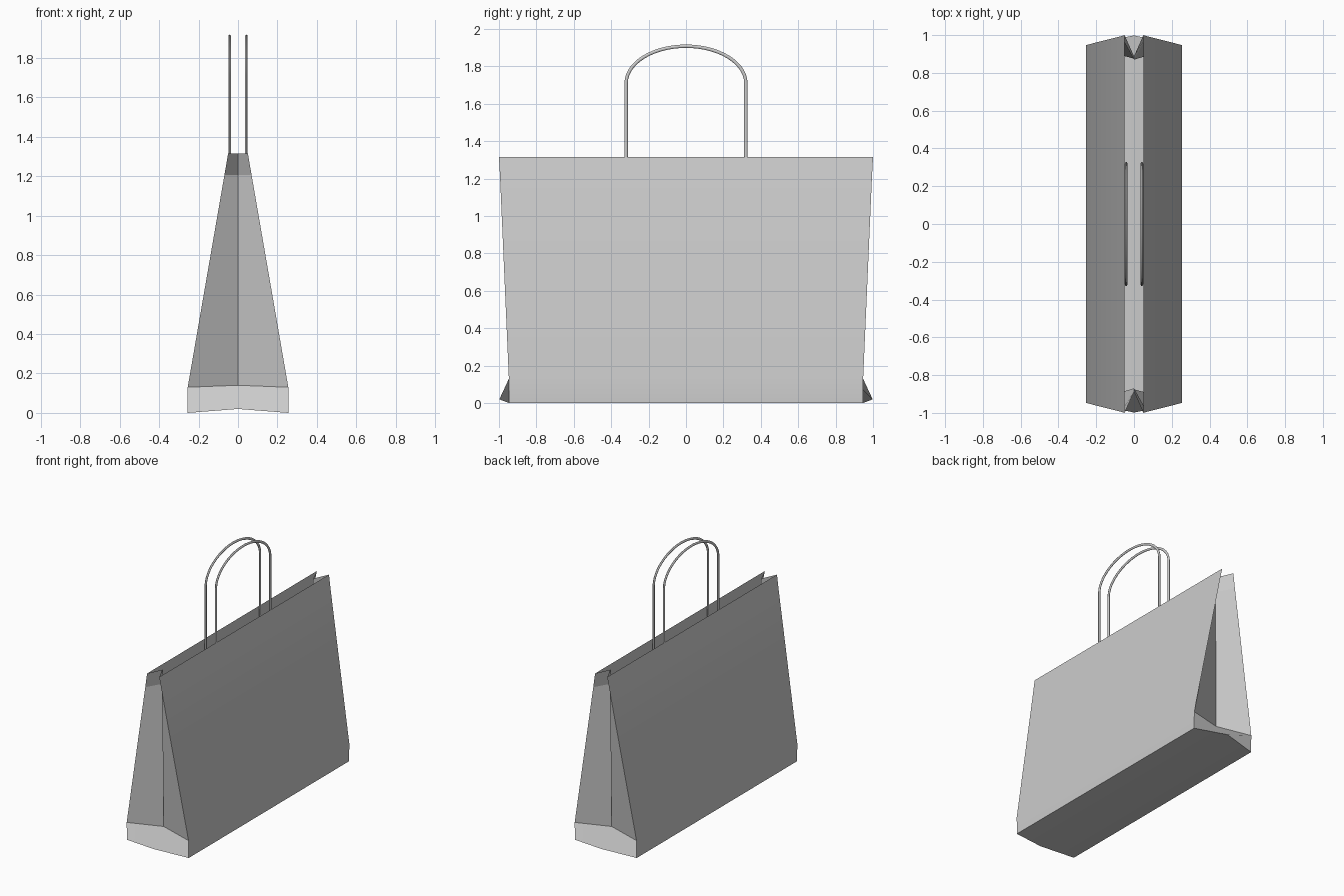
import bpy, bmesh, math

if "Cube" in bpy.data.objects:
    bpy.data.objects.remove(bpy.data.objects["Cube"])

paper = bpy.data.materials.new("grey paper")
paper.diffuse_color = (0.6, 0.6, 0.6, 1)
paper.use_nodes = True
paper.node_tree.nodes["Principled BSDF"].inputs["Base Color"].default_value = paper.diffuse_color


def make_object(name, bm, angle):
    mesh = bpy.data.meshes.new(name)
    bm.to_mesh(mesh)
    bm.free()
    mesh.materials.append(paper)
    obj = bpy.data.objects.new(name, mesh)
    bpy.context.collection.objects.link(obj)
    bpy.ops.object.select_all(action='DESELECT')
    obj.select_set(True)
    bpy.context.view_layer.objects.active = obj
    bpy.ops.object.shade_smooth_by_angle(angle=math.radians(angle))
    return obj


# Paper bag: stacked outlines with a folded crease in each end
# (half width, corner y, corner z, crease y, crease z)
LEVELS = [(0.255, 0.945, 0.0, 0.998, 0.02),
          (0.255, 0.947, 0.13, 0.875, 0.14),
          (0.069, 0.994, 1.205, 0.87, 1.205),
          (0.05, 1.0, 1.315, 0.888, 1.315)]
bm = bmesh.new()
rings = []
for w, y, z, cy, cz in LEVELS:
    outline = [(w, -y, z), (w, y, z), (0, cy, cz),
               (-w, y, z), (-w, -y, z), (0, -cy, cz)]
    rings.append([bm.verts.new(p) for p in outline])
for low, high in zip(rings, rings[1:]):
    for i in range(6):
        j = (i + 1) % 6
        bm.faces.new((low[i], low[j], high[j], high[i]))
# Floor in two halves, raised slightly along the centre fold
b = rings[0]
bm.faces.new((b[0], b[5], b[2], b[1]))
bm.faces.new((b[5], b[4], b[3], b[2]))
make_object("paper_bag", bm, 30)

# Handles: a flattened tube swept along straight legs and an elliptical arch
path = [(-0.32, 1.24), (-0.32, 1.5)]
path += [(-0.32 * math.cos(math.pi * k / 28), 1.71 + 0.198 * math.sin(math.pi * k / 28))
         for k in range(29)]
path += [(0.32, 1.5), (0.32, 1.24)]
SIDES = 8
for side, label in ((1, "right"), (-1, "left")):
    bm = bmesh.new()
    rings = []
    for k, (y, z) in enumerate(path):
        y0, z0 = path[max(k - 1, 0)]
        y1, z1 = path[min(k + 1, len(path) - 1)]
        length = math.hypot(y1 - y0, z1 - z0)
        ny, nz = -(z1 - z0) / length, (y1 - y0) / length
        ring = []
        for s in range(SIDES):
            a = 2 * math.pi * s / SIDES
            r = 0.009 * math.cos(a)
            ring.append(bm.verts.new((side * 0.042 + 0.007 * math.sin(a), y + ny * r, z + nz * r)))
        rings.append(ring)
    for low, high in zip(rings, rings[1:]):
        for s in range(SIDES):
            t = (s + 1) % SIDES
            bm.faces.new((low[s], low[t], high[t], high[s]))
    bm.faces.new(rings[0])
    bm.faces.new(rings[-1])
    bmesh.ops.recalc_face_normals(bm, faces=bm.faces)
    make_object("handle_" + label, bm, 50)
